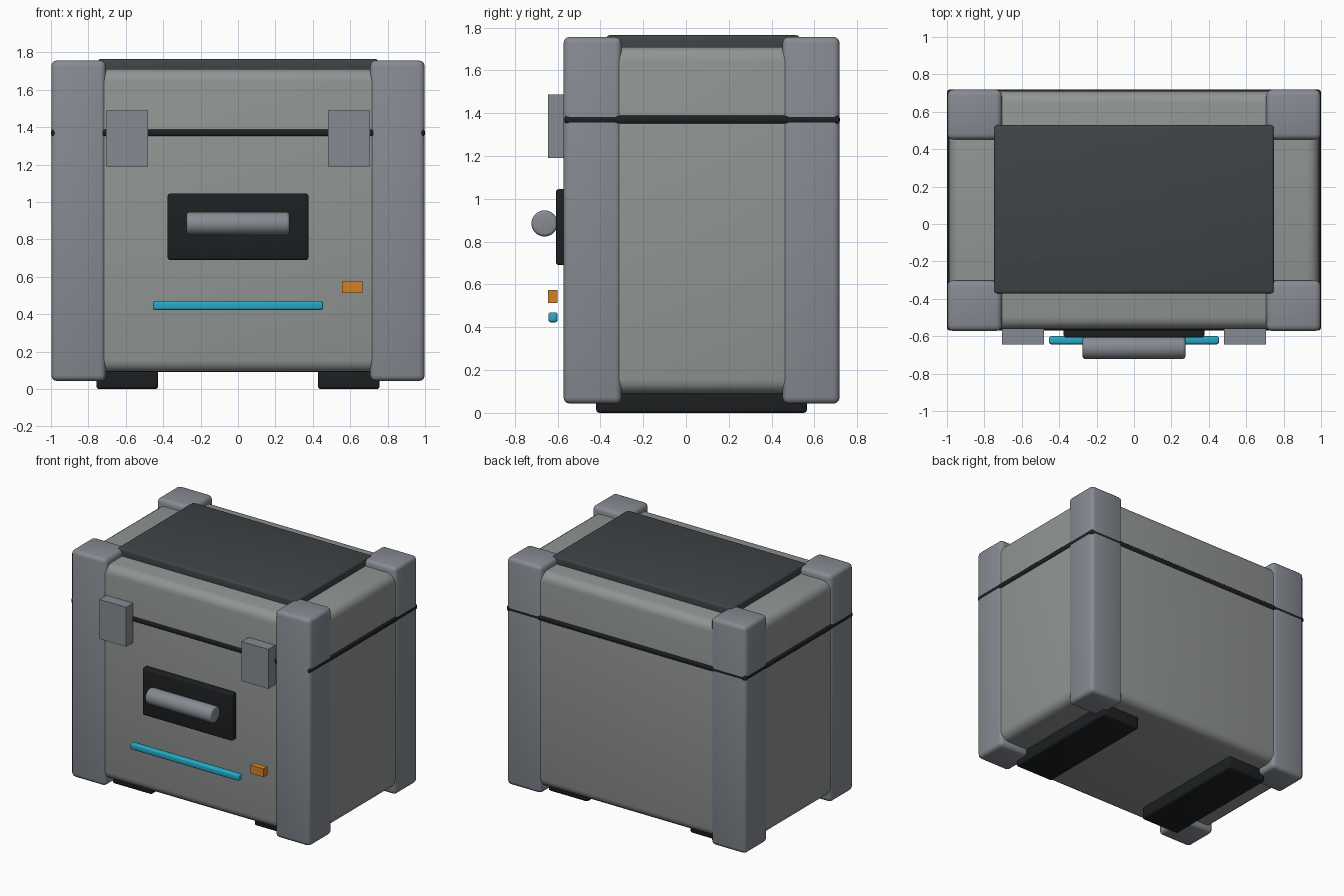
import bpy, bmesh, math
from mathutils import Matrix, Vector

if "Cube" in bpy.data.objects:
    bpy.data.objects.remove(bpy.data.objects["Cube"])


def material(name, rgb):
    m = bpy.data.materials.new(name)
    m.diffuse_color = (*rgb, 1)
    m.use_nodes = True
    m.node_tree.nodes["Principled BSDF"].inputs["Base Color"].default_value = m.diffuse_color
    return m


SHELL = material("shell_grey", (0.28, 0.30, 0.29))
METAL = material("metal_grey", (0.24, 0.26, 0.29))
SLATE = material("slate", (0.05, 0.057, 0.062))
RUBBER = material("rubber", (0.012, 0.014, 0.016))
CYAN = material("cyan", (0.02, 0.40, 0.56))
ORANGE = material("orange", (0.65, 0.22, 0.02))


def finish(name, bm, mat):
    me = bpy.data.meshes.new(name)
    bm.to_mesh(me)
    bm.free()
    me.materials.append(mat)
    ob = bpy.data.objects.new(name, me)
    bpy.context.collection.objects.link(ob)
    bpy.ops.object.select_all(action='DESELECT')
    ob.select_set(True)
    bpy.context.view_layer.objects.active = ob
    bpy.ops.object.shade_smooth_by_angle(angle=math.radians(35))
    return ob


def box(name, xs, ys, zs, mat, bevel=0.0, segments=3):
    """Box given by its ranges on each axis, with rounded edges."""
    bm = bmesh.new()
    bmesh.ops.create_cube(bm, size=1)
    size = [abs(r[1] - r[0]) for r in (xs, ys, zs)]
    mid = Vector([(r[0] + r[1]) / 2 for r in (xs, ys, zs)])
    bmesh.ops.scale(bm, vec=size, verts=bm.verts)
    bmesh.ops.translate(bm, vec=mid, verts=bm.verts)
    if bevel:
        bmesh.ops.bevel(bm, geom=bm.edges[:], offset=bevel, segments=segments,
                        profile=0.5, affect='EDGES')
    return finish(name, bm, mat)


# Main shell, seal line and top panel
box("case_body", (-0.99, 0.99), (-0.562, 0.71), (0.09, 1.71), SHELL, 0.065, 4)
box("lid_seal", (-1.0, 1.0), (-0.569, 0.719), (1.35, 1.39), RUBBER, 0.015)
box("top_panel", (-0.748, 0.748), (-0.372, 0.53), (1.68, 1.765), SLATE, 0.015)

# Mirrored left and right parts
for side, s in (("left", -1), ("right", 1)):
    for end, ys in (("front", (-0.572, -0.301)), ("back", (0.451, 0.718))):
        box(f"corner_post_{end}_{side}", (s * 0.707, s * 0.998), ys,
            (0.043, 1.757), METAL, 0.03)
    box(f"foot_rail_{side}", (s * 0.427, s * 0.757), (-0.42, 0.565),
        (0.0, 0.12), RUBBER, 0.015)
    box(f"latch_{side}", (s * 0.482, s * 0.705), (-0.645, -0.55),
        (1.19, 1.488), METAL)

# Front handle: backing plate and round grip
box("handle_plate", (-0.376, 0.376), (-0.607, -0.55), (0.69, 1.045), RUBBER, 0.012)
bm = bmesh.new()
bmesh.ops.create_cone(bm, cap_ends=True, segments=32, radius1=0.061, radius2=0.061,
                      depth=0.55, matrix=Matrix.Translation((0, -0.661, 0.885))
                      @ Matrix.Rotation(math.pi / 2, 4, 'Y'))
rims = [e for e in bm.edges if abs(e.verts[0].co.x - e.verts[1].co.x) < 1e-4]
bmesh.ops.bevel(bm, geom=rims, offset=0.015, segments=3, profile=0.5, affect='EDGES')
finish("handle_grip", bm, METAL)

# Indicator strip and status lamp
box("light_strip", (-0.455, 0.455), (-0.643, -0.6), (0.423, 0.47), CYAN, 0.012)
box("status_lamp", (0.555, 0.665), (-0.645, -0.6), (0.513, 0.575), ORANGE)
